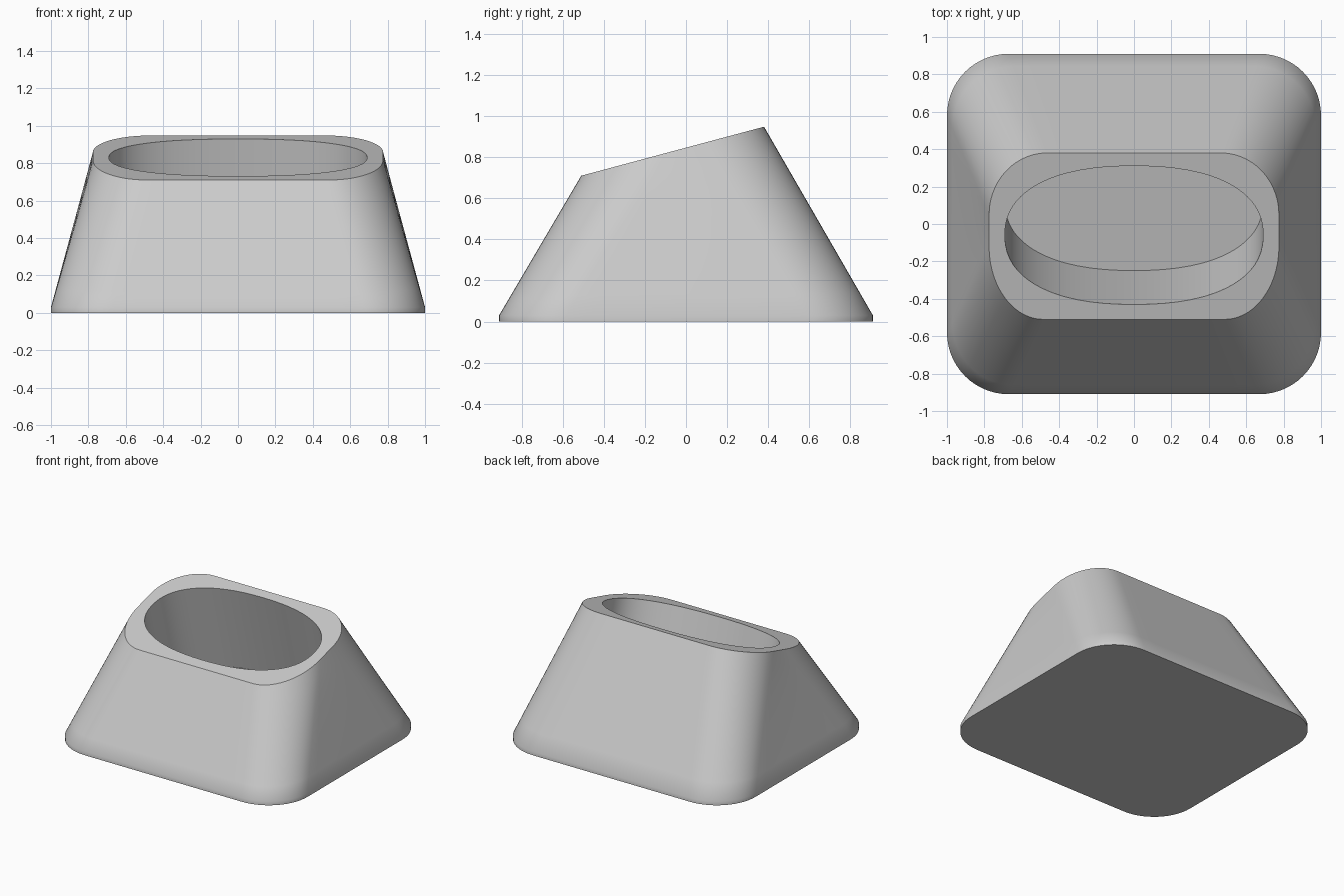
import bpy, bmesh, math
from mathutils import Vector

if "Cube" in bpy.data.objects:
    bpy.data.objects.remove(bpy.data.objects["Cube"])

ARC, SIDE, LOFT = 14, 10, 8
TILT = math.radians(15)


def rounded_rect(hx, y0, y1, front, back):
    """Outline from four elliptic corners (rx, ry) with subdivided straights."""
    corners = [(1, 1, back, 0), (-1, 1, back, 90), (-1, -1, front, 180), (1, -1, front, 270)]
    arcs = []
    for sx, sy, (rx, ry), start in corners:
        cx, cy = sx * (hx - rx), (y1 - ry if sy > 0 else y0 + ry)
        angles = [math.radians(start + 90 * i / ARC) for i in range(ARC + 1)]
        arcs.append([Vector((cx + rx * math.cos(a), cy + ry * math.sin(a))) for a in angles])
    pts = []
    for i, arc in enumerate(arcs):
        pts += arc
        nxt = arcs[(i + 1) % 4][0]
        pts += [arc[-1].lerp(nxt, j / SIDE) for j in range(1, SIDE)]
    return pts


def on_slope(p):
    """Lift a plan point onto the slanted top plane."""
    return Vector((p.x, p.y, 0.71 + (p.y + 0.51) * math.tan(TILT)))


# Outer outlines: base and slanted top
base = rounded_rect(1.0, -0.91, 0.91, (0.33, 0.33), (0.33, 0.33))
top = [on_slope(p) for p in rounded_rect(0.775, -0.51, 0.38, (0.29, 0.39), (0.31, 0.33))]
foot = [Vector((p.x, p.y, 0)) for p in base]
lip = [Vector((p.x, p.y, 0.03)) for p in base]

# Oval pocket outline, sampled at the same headings as the top outline
rim = []
for p in top:
    a = math.atan2(p.y + 0.06, p.x)
    r = (abs(math.cos(a) / 0.69) ** 2.3 + abs(math.sin(a) / 0.37) ** 2.3) ** (-1 / 2.3)
    rim.append(on_slope(Vector((r * math.cos(a), -0.06 + r * math.sin(a)))))
down = Vector((0, math.sin(TILT), -math.cos(TILT))) * 0.70
pocket_floor = [p + down for p in rim]

# Skin: foot, sloping walls, rim, pocket walls
rings = [foot]
rings += [[a.lerp(b, k / LOFT) for a, b in zip(lip, top)] for k in range(LOFT + 1)]
rings += [rim, pocket_floor]

bm = bmesh.new()
loops = [[bm.verts.new(p) for p in ring] for ring in rings]
n = len(foot)
for lo, hi in zip(loops, loops[1:]):
    for i in range(n):
        j = (i + 1) % n
        bm.faces.new((lo[i], lo[j], hi[j], hi[i]))
bm.faces.new(list(reversed(loops[0])))
bm.faces.new(loops[-1])
bmesh.ops.recalc_face_normals(bm, faces=bm.faces)

mesh = bpy.data.meshes.new("tapered_body")
bm.to_mesh(mesh)
bm.free()
body = bpy.data.objects.new("tapered_body", mesh)
bpy.context.collection.objects.link(body)

grey = bpy.data.materials.new("light_grey")
grey.diffuse_color = (0.6, 0.6, 0.6, 1)
grey.use_nodes = True
grey.node_tree.nodes["Principled BSDF"].inputs["Base Color"].default_value = grey.diffuse_color
mesh.materials.append(grey)

bpy.context.view_layer.objects.active = body
body.select_set(True)
bpy.ops.object.shade_smooth_by_angle(angle=math.radians(35))
